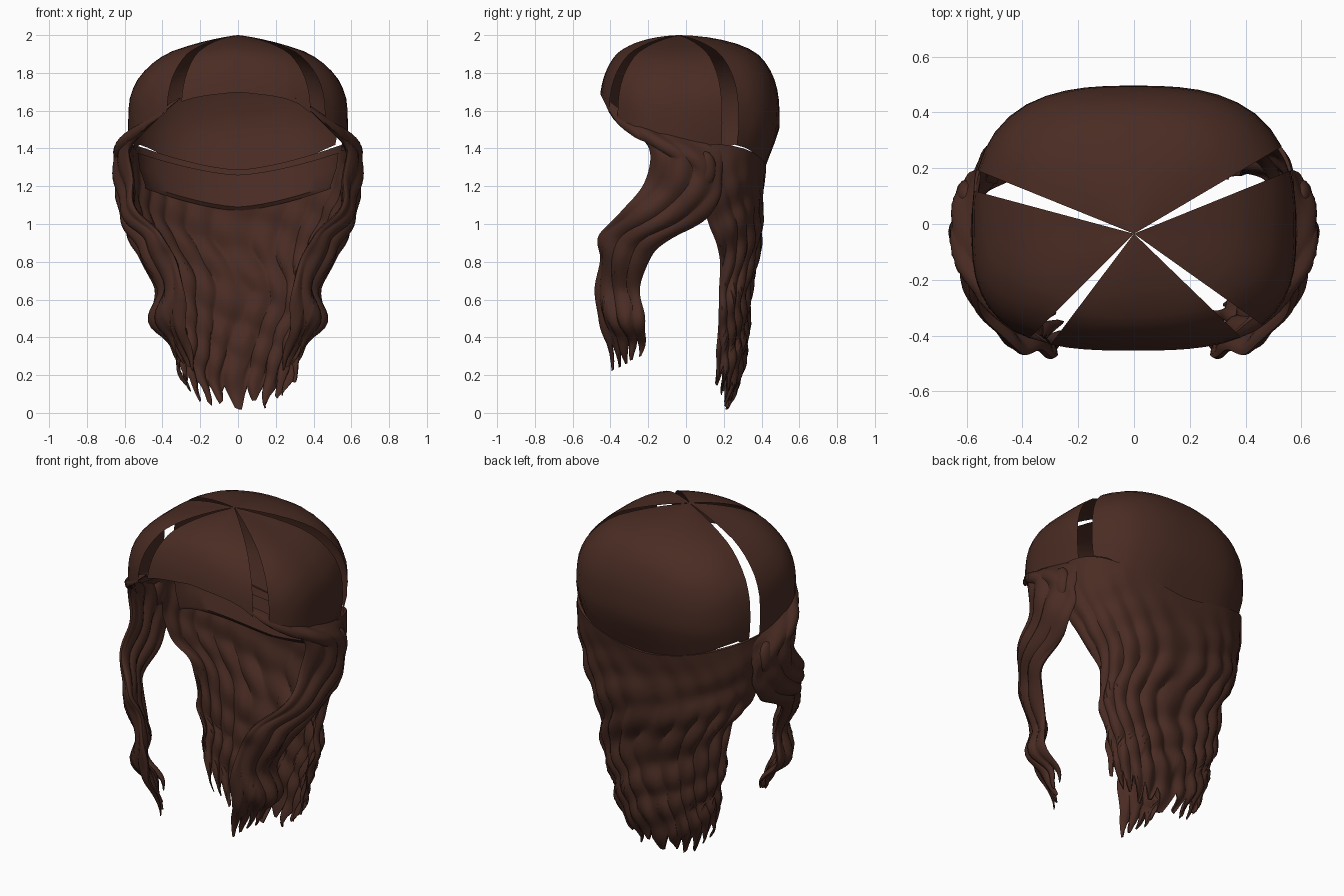
import bpy, bmesh, math
from mathutils import Vector

if "Cube" in bpy.data.objects:
    bpy.data.objects.remove(bpy.data.objects["Cube"])

brown = bpy.data.materials.new("dark brown hair")
brown.diffuse_color = (0.068, 0.025, 0.017, 1)
brown.use_nodes = True
brown.node_tree.nodes["Principled BSDF"].inputs["Base Color"].default_value = brown.diffuse_color


def lerp_table(table, t):
    """Smoothly interpolate rows (key, values...) at key t; keys ascend."""
    t = max(table[0][0], min(table[-1][0], t))
    for i in range(len(table) - 1):
        a, b = table[i], table[i + 1]
        if t <= b[0]:
            k = (t - a[0]) / (b[0] - a[0])
            p = table[max(i - 1, 0)]
            n = table[min(i + 2, len(table) - 1)]
            out = []
            for j in range(1, len(a)):
                m0 = (b[j] - p[j]) / (b[0] - p[0]) * (b[0] - a[0])
                m1 = (n[j] - a[j]) / (n[0] - a[0]) * (b[0] - a[0])
                out.append((2*k**3 - 3*k*k + 1) * a[j] + (k**3 - 2*k*k + k) * m0
                           + (3*k*k - 2*k**3) * b[j] + (k**3 - k*k) * m1)
            return out


def make(name, bm, angle):
    bmesh.ops.remove_doubles(bm, verts=bm.verts, dist=0.0005)
    me = bpy.data.meshes.new(name)
    bm.to_mesh(me)
    bm.free()
    me.materials.append(brown)
    ob = bpy.data.objects.new(name, me)
    bpy.context.collection.objects.link(ob)
    bpy.ops.object.select_all(action='DESELECT')
    ob.select_set(True)
    bpy.context.view_layer.objects.active = ob
    bpy.ops.object.shade_smooth_by_angle(angle=math.radians(angle))
    return ob


def grid_faces(bm, grid):
    for r0, r1 in zip(grid, grid[1:]):
        for i in range(len(r0) - 1):
            bm.faces.new((r0[i], r1[i], r1[i + 1], r0[i + 1]))


# ---------- scalp cap: four panels with open partings ----------
APEX = -0.035
WIDTH = [(1.2, 1), (1.6, 1), (1.7, .97), (1.8, .87), (1.9, .655),
         (1.95, .41), (1.98, .19), (1.992, .08), (2.0, 0)]
RIM = [(0, 1.70), (35, 1.655), (50, 1.56), (65, 1.47), (85, 1.41),
       (112, 1.39), (120, 1.42), (140, 1.35), (160, 1.29), (180, 1.255)]


def cap_point(deg, t):
    c, s = math.cos(math.radians(deg)), math.sin(math.radians(deg))
    off_front = abs((deg + 90 + 180) % 360 - 180)
    low = lerp_table(RIM, off_front)[0]
    z = 2 - (2 - low) * t ** 2
    ry = .53 if s > 0 else .425
    r = (abs(c / .58) ** 2.8 + abs(s / ry) ** 2.8) ** (-1 / 2.8)
    f = max(0, lerp_table(WIDTH, z)[0]) ** (1 - .42 * s * s)
    if z < 1.5:
        f *= 1 - .72 * (1.5 - z) * max(0, s)
    return Vector((r * f * c, APEX + r * f * s, z))


for name, a0, a1 in (("back_panel", 30.5, 158), ("left_panel", 165, 225),
                     ("front_panel", 233, 316), ("right_panel", 324.6, 382)):
    bm = bmesh.new()
    n = max(10, round((a1 - a0) / 7))
    grid = [[bm.verts.new(cap_point(a0 + (a1 - a0) * i / n, j / 16))
             for i in range(n + 1)] for j in range(17)]
    grid_faces(bm, grid)
    make("cap_" + name, bm, 40)


# ---------- hair sheets: thick wavy lofts ending in pointed tips ----------
def hair_sheet(name, point, cols, rows, thick, end, mirror=False):
    """point(s, v) gives the middle surface; end(s) is the v of the ragged hem."""
    bm = bmesh.new()
    out, inn = [], []
    e = .004
    for j in range(rows + 1):
        ro, ri = [], []
        for i in range(cols + 1):
            s, k = i / cols, j / rows
            v = k * end(s)
            p = point(s, v)
            ds = point(min(s + e, 1), v) - point(max(s - e, 0), v)
            dv = point(s, v + e) - point(s, v - e)
            nor = ds.cross(dv).normalized()
            t = thick * math.sin(math.pi * s) ** .4 if 0 < i < cols else 0
            t *= min(1, .15 + (1 - k) * 5) * min(1, .4 + k * 4)
            ro.append(bm.verts.new(p + nor * t))
            ri.append(bm.verts.new(p - nor * t))
        out.append(ro)
        inn.append(ri)
    grid_faces(bm, out)
    grid_faces(bm, [r[::-1] for r in inn])
    for o, r in ((out[0], inn[0]), (out[-1], inn[-1])):
        grid_faces(bm, [o, r])
    if mirror:
        bmesh.ops.scale(bm, vec=(-1, 1, 1), verts=bm.verts)
    bmesh.ops.remove_doubles(bm, verts=bm.verts, dist=.0005)
    bmesh.ops.recalc_face_normals(bm, faces=bm.faces)
    return make(name, bm, 50)


def tooth(s, count):
    """0 at a notch, 1 along a blunt tip"""
    return min(1, 1.4 * (1 - abs((s * count) % 1 * 2 - 1)))


# back hair: half width, side y, back y by height
BACK = [(-.05, .25, .15, .20), (.0, .25, .15, .22), (.1, .27, .13, .25),
        (.25, .31, .15, .28), (.45, .36, .17, .30), (.65, .39, .175, .315),
        (.8, .41, .18, .345), (.9, .44, .16, .365), (1.0, .50, .12, .375),
        (1.12, .55, .09, .38), (1.25, .57, .08, .405), (1.5, .57, .08, .47)]


def back_point(s, v):
    a = (s - .5) * math.pi
    side = math.copysign(abs(math.sin(a)) ** .8, a)
    top = 1.285 + .14 * abs(side) ** 1.5
    z = top - v * top
    w, yf, yb = lerp_table(BACK, z)
    fade = min(1, v * 3)
    ridge = fade * (.010 * math.sin(s * 69 + 3 * math.sin(z * 8))
                    + .008 * math.sin(z * 33 + s * 22))
    sway = fade * .010 * math.sin(z * 17 + s * 5)
    return Vector(((w + ridge) * side + sway,
                   yf + (yb - yf + ridge) * max(0, math.cos(a)) ** .8, z))


hair_sheet("back_hair", back_point, 88, 56, .027,
           lambda s: .89 - .12 * abs(2 * s - 1) ** 3
           + (.078 + .018 * math.sin(s * 40)) * tooth(s, 11))

# side lock: rear edge xyz, front edge xyz, outward bulge
LOCK = [(0, .55, .19, 1.41, .30, -.43, 1.67, .135),
        (1, .56, .20, 1.35, .45, -.37, 1.54, .11),
        (2, .57, .19, 1.25, .57, -.20, 1.41, .055),
        (3, .575, .18, 1.14, .56, -.22, 1.22, .04),
        (4, .56, .10, 1.02, .53, -.35, 1.06, .04),
        (5, .55, -.08, .92, .40, -.46, .94, .045),
        (6, .51, -.19, .82, .34, -.455, .82, .04),
        (7, .42, -.24, .66, .28, -.475, .65, .03),
        (8, .46, -.22, .50, .28, -.46, .49, .045),
        (9, .37, -.21, .39, .25, -.42, .36, .03),
        (10, .32, -.22, .30, .22, -.40, .20, .02)]


def lock_point(s, v):
    q = lerp_table(LOCK, v * 10)
    rear, front, bulge = Vector(q[:3]), Vector(q[3:6]), q[6]
    d = front - rear
    outward = Vector((-d.y, d.x, 0)).normalized()
    p = rear.lerp(front, s)
    arch = math.sin(math.pi * s)
    ridge = .012 * math.sin(s * 21 + 2.5 * math.sin(v * 9)) * arch
    ridge += .008 * math.sin(v * 38 + s * 7)
    p += outward * (bulge * arch + ridge * min(1, .2 + v * 3))
    p.z -= .05 * arch * max(0, 1 - v * 5)
    return p


for side, flip in (("right", False), ("left", True)):
    hair_sheet(side + "_side_lock", lock_point, 40, 60, .032,
               lambda s: .90 + .09 * tooth(s, 5), flip)
    # curl tucked where the lock is gathered
    bm = bmesh.new()
    bmesh.ops.create_uvsphere(bm, u_segments=14, v_segments=8, radius=1)
    bmesh.ops.scale(bm, vec=(.04, .06, .095), verts=bm.verts)
    bmesh.ops.translate(bm, vec=(-.60 if flip else .60, .10, 1.29), verts=bm.verts)
    make(side + "_curl", bm, 50)

# thin inner layer behind the neck
bm = bmesh.new()
grid = []
for z, w, y in ((1.26, .54, .385), (1.18, .53, .36), (1.09, .50, .335), (1.07, .50, .35)):
    grid.append([bm.verts.new((w * math.sin(a), .08 + (y - .08) * math.cos(a) ** .8,
                               z + .12 * abs(math.sin(a)) ** 1.5))
                 for a in [math.radians(-80 + 8 * i) for i in range(21)]])
grid_faces(bm, grid)
make("nape_layer", bm, 40)
